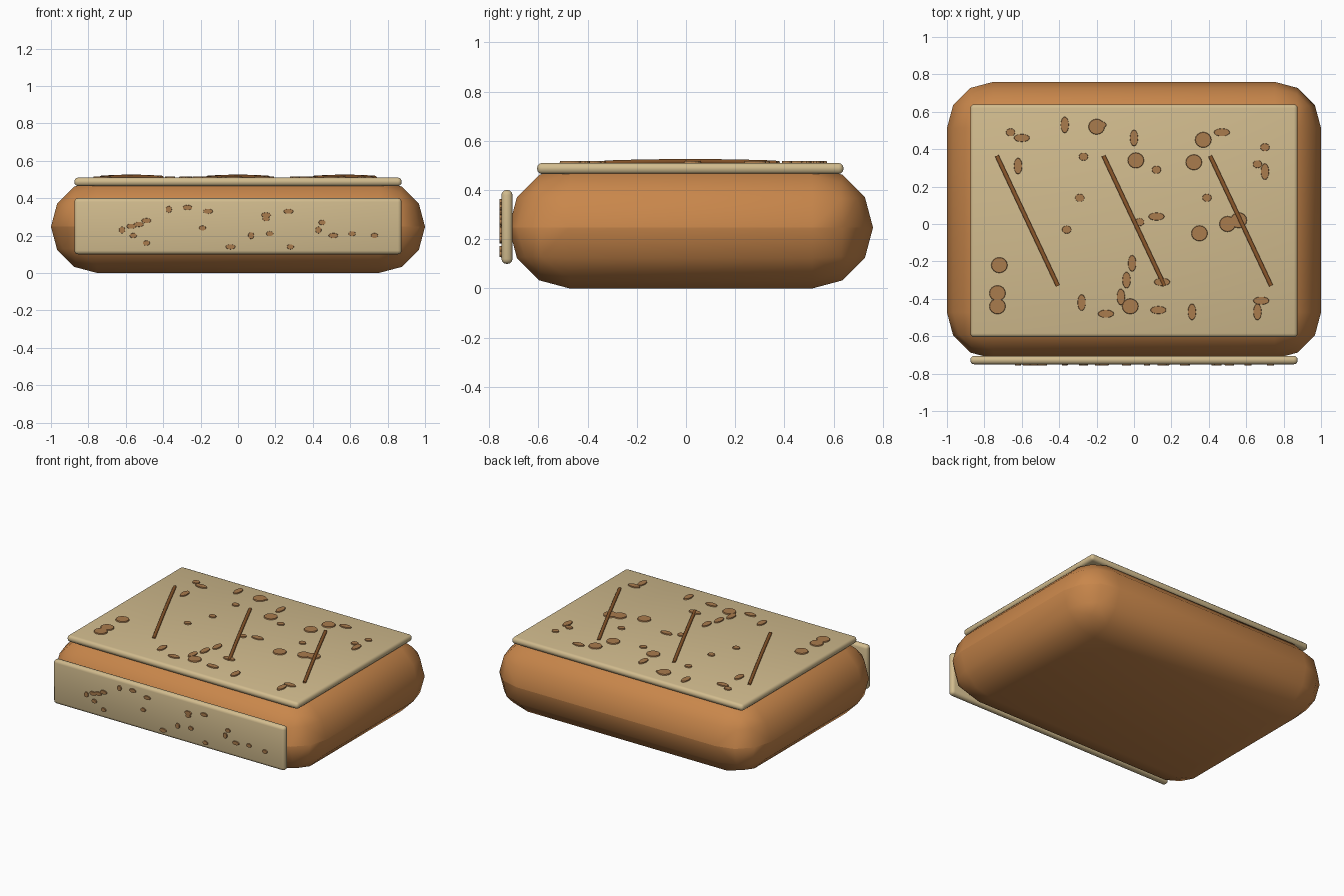
import bpy
import bmesh
import math
from mathutils import Matrix, Vector

cube = bpy.data.objects.get("Cube")
if cube:
    bpy.data.objects.remove(cube, do_unlink=True)


def make_material(name, rgb):
    mat = bpy.data.materials.new(name)
    mat.use_nodes = True
    color = (*rgb, 1)
    mat.diffuse_color = color
    mat.node_tree.nodes["Principled BSDF"].inputs["Base Color"].default_value = color
    return mat


crust = make_material("baked crust", (0.58, 0.24, 0.07))
cream = make_material("pale cream", (0.64, 0.50, 0.27))
speckle = make_material("toasted speckle", (0.40, 0.20, 0.075))
score = make_material("dark score", (0.27, 0.10, 0.025))


def add_object(name, data, material):
    obj = bpy.data.objects.new(name, data)
    bpy.context.collection.objects.link(obj)
    data.materials.append(material)
    return obj


def rounded_box(name, low, high, radius, segments, material):
    """Box between two corners, with rounded edges and smooth shading."""
    low, high = Vector(low), Vector(high)
    bm = bmesh.new()
    bmesh.ops.create_cube(bm, size=1)
    bmesh.ops.scale(bm, vec=high - low, verts=bm.verts)
    mesh = bpy.data.meshes.new(name)
    bm.to_mesh(mesh)
    bm.free()
    obj = add_object(name, mesh, material)
    obj.location = (low + high) / 2
    bevel = obj.modifiers.new("rounding", "BEVEL")
    bevel.width = radius
    bevel.segments = segments
    bevel.limit_method = "NONE"
    mesh.polygons.foreach_set("use_smooth", [True] * len(mesh.polygons))
    return obj


def speckles(name, groups, place):
    """Thin oval discs; each group is a pair of radii and centres in hundredths."""
    bm = bmesh.new()
    for (rx, ry), centres in groups:
        for u, v in centres:
            matrix = (place @ Matrix.Translation((u / 100, v / 100, 0))
                      @ Matrix.Diagonal((rx, ry, 1, 1)))
            bmesh.ops.create_cone(bm, cap_ends=True, segments=16, radius1=1,
                                  radius2=0.9, depth=0.014, matrix=matrix)
    mesh = bpy.data.meshes.new(name)
    bm.to_mesh(mesh)
    bm.free()
    return add_object(name, mesh, speckle)


# Loaf body and the two slabs laid on it
rounded_box("loaf_body", (-1, -0.72, 0), (1, 0.76, 0.495), 0.2475, 3, crust)
rounded_box("top_slab", (-0.875, -0.605, 0.465), (0.875, 0.64, 0.51), 0.02, 3, cream)
rounded_box("front_slab", (-0.875, -0.75, 0.1), (0.875, -0.705, 0.4), 0.02, 3, cream)

# Speckles on the top: large, wide, tall and small ovals
speckles("top_speckles", [
    ((0.046, 0.044), [(-20, 52), (1, 34), (32, 33), (35, -5), (50, 0), (56, 2),
                      (-72, -22), (-73, -37), (-73, -44), (-2, -44), (37, 45)]),
    ((0.045, 0.022), [(-60, 46), (-19, 53), (47, 49), (12, 4), (15, -31),
                      (13, -46), (68, -41), (-15, -48)]),
    ((0.023, 0.046), [(-37, 53), (0, 46), (-62, 31), (70, 28), (-4, -30),
                      (-7, -39), (-28, -42), (31, -47), (66, -47), (-1, -21)]),
    ((0.026, 0.022), [(-66, 49), (70, 41), (66, 32), (-27, 36), (12, 29),
                      (-29, 14), (39, 14), (3, 1), (-36, -3)]),
], Matrix.Translation((0, 0, 0.51)))

# Speckles on the front slab
speckles("front_speckles", [
    ((0.027, 0.014), [(-57, 25), (-53, 26), (-49, 28), (-27, 35), (-16, 33),
                      (-4, 14), (15, 31), (27, 33), (51, 20)]),
    ((0.02, 0.014), [(-56, 20), (-19, 24), (15, 29), (17, 21), (28, 14),
                     (45, 27), (61, 21), (73, 20), (-49, 16)]),
    ((0.017, 0.019), [(-62, 23), (-37, 34), (7, 20), (43, 23)]),
], Matrix.Translation((0, -0.75, 0)) @ Matrix.Rotation(math.pi / 2, 4, "X"))

# Three slanted score lines, gently arched over the top
for side, x in (("right", -0.57), ("middle", 0), ("left", 0.57)):
    curve = bpy.data.curves.new(side + "_score_line", "CURVE")
    curve.dimensions = "3D"
    curve.bevel_depth = 0.011
    curve.bevel_resolution = 2
    curve.use_fill_caps = True
    spline = curve.splines.new("POLY")
    spline.points.add(8)
    for i, point in enumerate(spline.points):
        t = i / 4 - 1
        point.co = (x + 0.163 * t, 0.017 - 0.347 * t, 0.515 - 0.006 * t * t, 1)
    add_object(side + "_score_line", curve, score)
